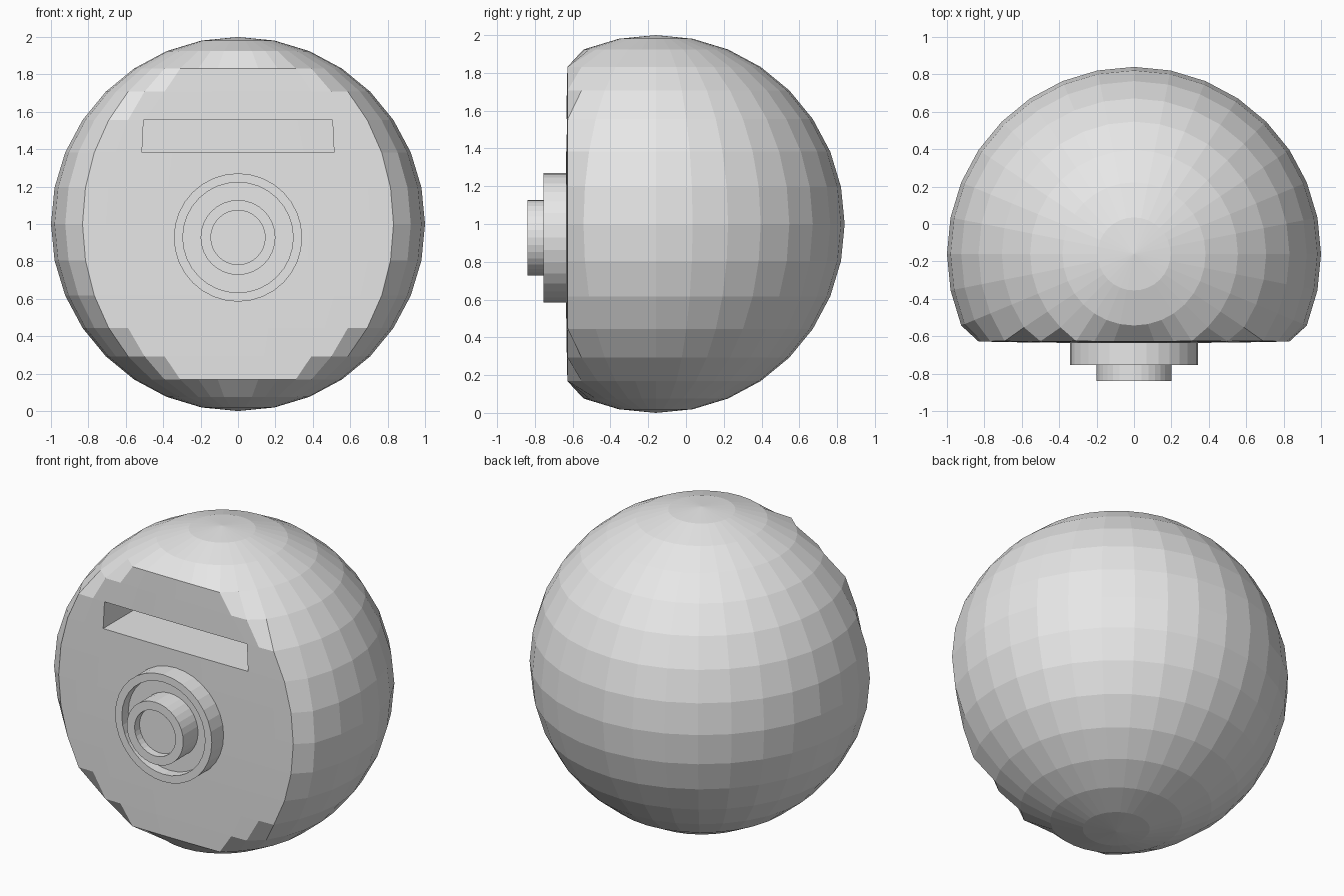
import bpy, bmesh, math

if "Cube" in bpy.data.objects:
    bpy.data.objects.remove(bpy.data.objects["Cube"])

CENTRE_Y, CENTRE_Z = -0.16, 1.0      # middle of the ball
RING_Z = 0.928                       # height of the round front fitting

grey = bpy.data.materials.new("light grey")
grey.diffuse_color = (0.8, 0.8, 0.8, 1)
grey.use_nodes = True
grey.node_tree.nodes["Principled BSDF"].inputs["Base Color"].default_value = grey.diffuse_color


def finish(name, bm):
    bmesh.ops.recalc_face_normals(bm, faces=bm.faces)
    mesh = bpy.data.meshes.new(name)
    bm.to_mesh(mesh)
    bm.free()
    mesh.materials.append(grey)
    obj = bpy.data.objects.new(name, mesh)
    bpy.context.collection.objects.link(obj)
    return obj


def lathe(name, profile, sides=32):
    """Spin (radius, y) points around the front-to-back axis."""
    bm = bmesh.new()
    verts = [bm.verts.new((r, y, RING_Z)) for r, y in profile]
    edges = [bm.edges.new(pair) for pair in zip(verts, verts[1:])]
    bmesh.ops.spin(bm, geom=verts + edges, cent=(0, 0, RING_Z), axis=(0, 1, 0),
                   angle=math.tau, steps=sides, use_duplicate=False)
    bmesh.ops.remove_doubles(bm, verts=bm.verts, dist=0.0005)
    return finish(name, bm)


# Ball body with the front vertices pressed almost flat
bm = bmesh.new()
bmesh.ops.create_uvsphere(bm, u_segments=32, v_segments=16, radius=1)
for v in bm.verts:
    if v.co.y < -0.45:
        v.co.y = -0.466 + 0.02 * (v.co.y + 0.462)
    v.co.y += CENTRE_Y
    v.co.z += CENTRE_Z

# Slot pushed into the flat front
slot = []
for f in bm.faces:
    c = f.calc_center_median()
    if c.y < -0.6 and abs(c.x) < 0.5 and 1.39 < c.z < 1.55:
        slot.append(f)
for v in {v for f in slot for v in f.verts}:
    if v.co.z > 1.5 and abs(v.co.x) > 0.42:
        v.co.x = math.copysign(0.505, v.co.x)
result = bmesh.ops.extrude_face_region(bm, geom=slot)
for item in result["geom"]:
    if isinstance(item, bmesh.types.BMVert):
        item.co.y += 0.4
old = [f for f in slot if f.is_valid]
if old:
    bmesh.ops.delete(bm, geom=old, context='FACES')
finish("ball_body", bm)

# Round front fitting: wide collar and narrow tube, both hollowed at the front
lathe("outer_collar", [(0.343, -0.61), (0.343, -0.755), (0.295, -0.755),
                       (0.295, -0.69), (0.0, -0.69)])
lathe("inner_tube", [(0.2, -0.68), (0.2, -0.84), (0.145, -0.84),
                     (0.145, -0.79), (0.0, -0.79)])
